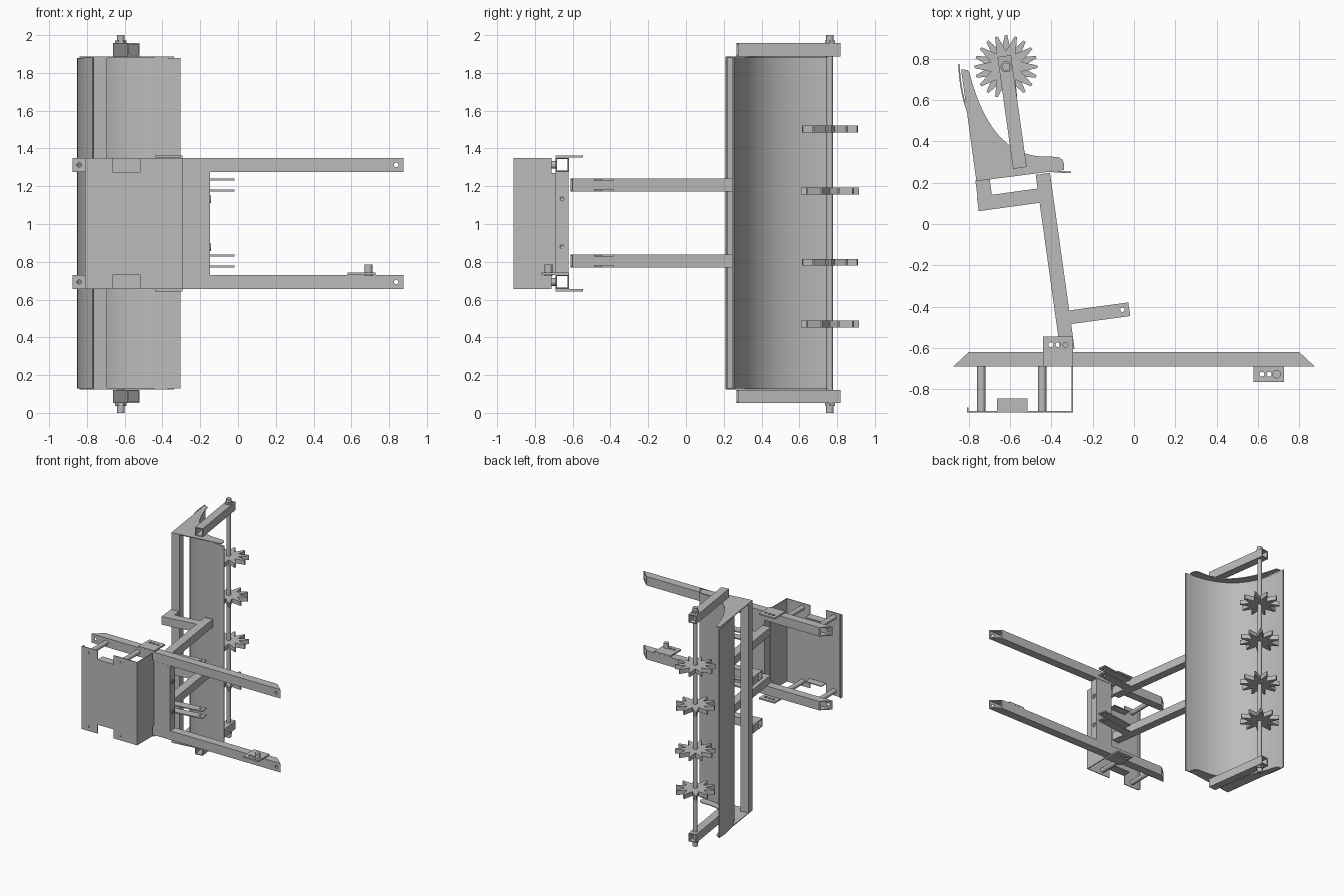
import bpy, bmesh, math
from mathutils import Vector
from mathutils.geometry import interpolate_bezier

cube = bpy.data.objects.get("Cube")
if cube:
    bpy.data.objects.remove(cube, do_unlink=True)

steel = bpy.data.materials.new("plain_grey_steel")
steel.use_nodes = True
GREY = (0.5, 0.5, 0.5, 1)
steel.diffuse_color = GREY
steel.node_tree.nodes["Principled BSDF"].inputs["Base Color"].default_value = GREY


def finish(name, bm, smooth=False):
    bmesh.ops.recalc_face_normals(bm, faces=bm.faces)
    mesh = bpy.data.meshes.new(name)
    bm.to_mesh(mesh)
    bm.free()
    mesh.materials.append(steel)
    ob = bpy.data.objects.new(name, mesh)
    bpy.context.collection.objects.link(ob)
    if smooth:
        bpy.ops.object.select_all(action='DESELECT')
        ob.select_set(True)
        bpy.context.view_layer.objects.active = ob
        bpy.ops.object.shade_smooth_by_angle(angle=math.radians(35))
    return ob


def prism(name, pts, lo, hi, axis='z', smooth=False):
    """Extrude a flat outline along one axis."""
    place = {'z': lambda a, b, c: (a, b, c),
             'y': lambda a, b, c: (a, c, b),
             'x': lambda a, b, c: (c, a, b)}[axis]
    bm = bmesh.new()
    ends = [[bm.verts.new(place(a, b, c)) for a, b in pts] for c in (lo, hi)]
    for ring in ends:
        bm.faces.new(ring)
    n = len(pts)
    for i in range(n):
        j = (i + 1) % n
        bm.faces.new((ends[0][i], ends[0][j], ends[1][j], ends[1][i]))
    return finish(name, bm, smooth)


def rect(a0, a1, b0, b1):
    return [(a0, b0), (a1, b0), (a1, b1), (a0, b1)]


def circle(a, b, r, n=20):
    return [(a + r * math.cos(math.tau * i / n), b + r * math.sin(math.tau * i / n))
            for i in range(n)]


def rod(name, a, b, r, lo, hi, axis='z', n=20):
    return prism(name, circle(a, b, r, n), lo, hi, axis, n > 6)


def beam(name, p, q, z, w=0.07, h=0.07, wall=0.007, miter=0.0):
    """Hollow open-ended tube from p to q at height z."""
    p, q = Vector(p), Vector(q)
    d = (q - p).normalized()
    side = Vector((-d.y, d.x))
    bm = bmesh.new()
    rings = []
    for end, sign in ((p, -1), (q, 1)):
        for inset in (0, wall):
            ring = []
            for s, t in ((-1, -1), (1, -1), (1, 1), (-1, 1)):
                off = s * (w / 2 - inset)
                xy = end + side * off - d * sign * miter * off
                ring.append(bm.verts.new((xy.x, xy.y, z + t * (h / 2 - inset))))
            rings.append(ring)
    for a, b in ((0, 2), (1, 3), (0, 1), (2, 3)):
        for i in range(4):
            j = (i + 1) % 4
            bm.faces.new((rings[a][i], rings[a][j], rings[b][j], rings[b][i]))
    return finish(name, bm)


def drill(ob, holes, r, lo, hi, axis):
    """Cut round holes through a part."""
    for a, b in holes:
        cutter = rod("hole_cutter", a, b, r, lo, hi, axis, 16)
        cutter.hide_render = True
        mod = ob.modifiers.new("hole", 'BOOLEAN')
        mod.operation = 'DIFFERENCE'
        mod.solver = 'EXACT'
        mod.object = cutter
        bpy.ops.object.select_all(action='DESELECT')
        ob.select_set(True)
        bpy.context.view_layer.objects.active = ob
        bpy.ops.object.modifier_apply(modifier=mod.name)
        bpy.data.objects.remove(cutter, do_unlink=True)


def arc(start, control, end, n):
    """Quadratic curve in the ground plane."""
    a, c, b = (Vector((*v, 0)) for v in (start, control, end))
    return [(v.x, v.y) for v in interpolate_bezier(a, a.lerp(c, 2 / 3), b.lerp(c, 2 / 3), b, n)]


ARM_Z = {"upper": 1.313, "lower": 0.693}
ROD_X = (-0.74, -0.445)

# Long mitred arms, spacer rods and pivot brackets
for tag, z in ARM_Z.items():
    arm = beam(tag + "_long_arm", (-0.838, -0.655), (0.838, -0.655), z, h=0.075, miter=1.07)
    drill(arm, [(-0.84, z), (0.838, z)], 0.012, -0.8, -0.5, 'y')
    for x in ROD_X:
        rod(tag + "_spacer_rod", x, z, 0.02, -0.908, -0.69, 'y')
    z0 = 1.351 if tag == "upper" else 0.643
    plate = prism(tag + "_pivot_bracket", rect(-0.44, -0.295, -0.69, -0.545), z0, z0 + 0.012)
    drill(plate, [(x, -0.585) for x in (-0.403, -0.368, -0.332)], 0.012, z0 - 0.1, z0 + 0.1, 'z')

# Outer bracket with its pin on the lower arm
plate = prism("outer_bracket", rect(0.58, 0.727, -0.765, -0.62), 0.731, 0.744)
drill(plate, [(0.62, -0.728), (0.655, -0.728)], 0.012, 0.7, 0.8, 'z')
rod("bracket_pin", 0.691, -0.728, 0.021, 0.725, 0.785)

# Front cover plate with notches, bent tabs and side returns
outline = [(-0.81, 0.655), (-0.665, 0.655), (-0.665, 0.73), (-0.515, 0.73),
           (-0.515, 0.655), (-0.295, 0.655), (-0.295, 1.35), (-0.515, 1.35),
           (-0.515, 1.275), (-0.665, 1.275), (-0.665, 1.35), (-0.81, 1.35)]
cover = prism("front_plate", outline, -0.914, -0.907, 'y')
drill(cover, [(x, z) for x in ROD_X for z in ARM_Z.values()], 0.009, -0.95, -0.88, 'y')
for z in (1.268, 0.73):
    prism("bent_tab", rect(-0.665, -0.515, -0.912, -0.845), z, z + 0.007)
prism("plate_side_return", rect(-0.302, -0.295, -0.914, -0.712), 0.655, 1.35)
prism("plate_return_tongue", rect(-0.302, -0.295, -0.714, -0.69), 0.735, 1.27)
prism("plate_edge_lip", rect(-0.81, -0.803, -0.914, -0.89), 0.655, 1.35)

# Cross member joining the arms, with flush bushes
prism("cross_member", rect(-0.295, -0.148, -0.69, -0.622), 0.73, 1.275)
for z in (0.878, 1.132):
    bush = rod("cross_bush", -0.656, z, 0.02, -0.148, -0.142, 'x')
    drill(bush, [(-0.656, z)], 0.01, -0.2, -0.1, 'x')

# Swinging frame: slanted tubes, rear hooks and lever forks
for tag, z in (("upper", 1.206), ("lower", 0.804)):
    beam(tag + "_swing_tube", (-0.323, -0.607), (-0.442, 0.243), z, h=0.068)
    beam(tag + "_hook_bar", (-0.757, 0.097), (-0.458, 0.138), z, h=0.068)
    beam(tag + "_hook_leg", (-0.723, 0.13), (-0.734, 0.215), z, h=0.068)
    for dz in (-0.034, 0.024):
        fork = prism(tag + "_lever_fork",
                     [(-0.32, -0.487), (-0.018, -0.446), (-0.028, -0.38), (-0.33, -0.421)],
                     z + dz, z + dz + 0.01)
        drill(fork, [(-0.056, -0.415)], 0.011, z - 0.1, z + 0.1, 'z')

# Upright post at the rear corner of the scoop
u, v = Vector((0.99, 0.139)), Vector((-0.139, 0.99))
corner = Vector((-0.764, 0.208))
w = 0.07
post = [tuple(corner + u * w * a + v * w * b) for a, b in ((0, 0), (1, 0), (1, 1), (0, 1))]
prism("corner_post", post, 0.13, 1.88)

# Curved scoop sheet
inner = arc((-0.845, 0.775), (-0.825, 0.255), (-0.305, 0.255), 20)
outer = arc((-0.852, 0.775), (-0.832, 0.247), (-0.305, 0.247), 20)
prism("scoop_sheet", inner + outer[::-1], 0.13, 1.88, smooth=True)

# Wedge end plates, tine shaft supports and end nuts
wedge = [(-0.764, 0.208), (-0.34, 0.262), (-0.34, 0.295), (-0.347, 0.312), (-0.368, 0.325)]
wedge += arc((-0.42, 0.327), (-0.692, 0.317), (-0.798, 0.735), 16)
wedge += [(-0.806, 0.746), (-0.838, 0.75)]
SX, SY = -0.62, 0.762
for tag, z, bar in (("bottom", 0.124, 0.087), ("top", 1.879, 1.922)):
    prism(tag + "_end_plate", wedge, z, z + 0.007)
    beam(tag + "_shaft_support", (-0.553, 0.272), (-0.629, 0.814), bar, w=0.066)
    sign = 1 if bar > 1 else -1
    lo, hi = sorted((bar + sign * 0.035, bar + sign * 0.05))
    rod(tag + "_shaft_nut", SX, SY, 0.03, lo, hi, n=6)

# Tine shaft and star wheels
rod("tine_shaft", SX, SY, 0.017, 0.05, 1.95)
rod("bottom_shaft_end", SX, SY, 0.02, 0, 0.06)
rod("top_shaft_end", SX, SY, 0.02, 1.94, 2)
TEETH = 10
for k, z in enumerate((0.47, 0.797, 1.175, 1.503)):
    star = []
    for i in range(TEETH):
        a = math.tau * (i + 0.5 * (k % 2)) / TEETH + math.pi / 2
        for da, r in ((-0.04, 0.153), (0.04, 0.153), (math.pi / TEETH, 0.077)):
            star.append((SX + r * math.cos(a + da), SY + r * math.sin(a + da)))
    prism("star_wheel", star, z - 0.018, z + 0.018)
